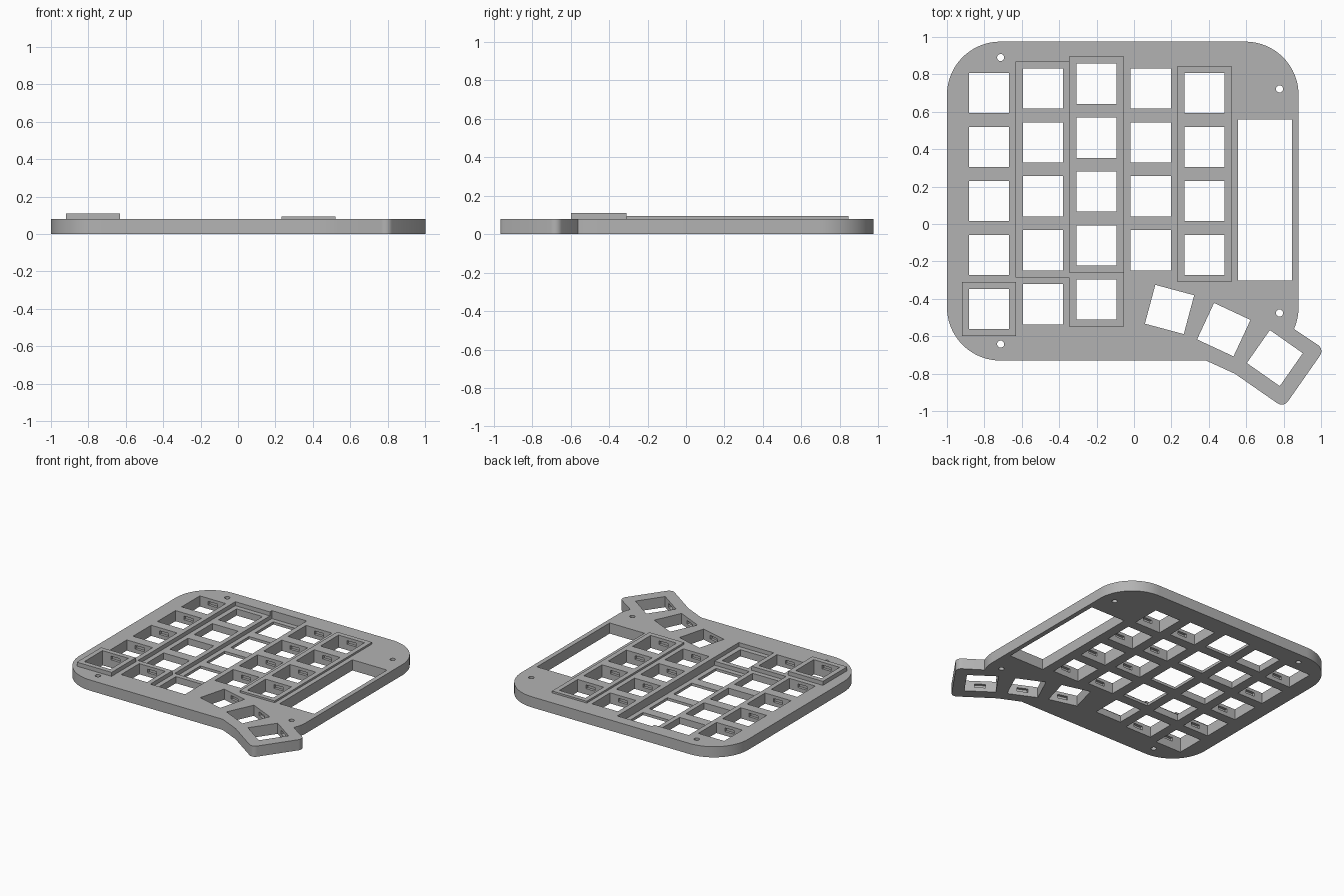
import bpy, bmesh, math
from mathutils import Matrix, Vector

if "Cube" in bpy.data.objects:
    bpy.data.objects.remove(bpy.data.objects["Cube"], do_unlink=True)

grey = bpy.data.materials.new("matte_grey")
grey.use_nodes = True
colour = (0.45, 0.45, 0.45, 1)
grey.diffuse_color = colour
grey.node_tree.nodes["Principled BSDF"].inputs["Base Color"].default_value = colour

TOP = 0.08
PITCH = 0.2885
HALF = PITCH / 2
HOLE = 0.215


def make_object(name, bm):
    mesh = bpy.data.meshes.new(name)
    bmesh.ops.recalc_face_normals(bm, faces=bm.faces)
    bm.to_mesh(mesh)
    bm.free()
    mesh.materials.append(grey)
    obj = bpy.data.objects.new(name, mesh)
    bpy.context.collection.objects.link(obj)
    return obj


def add_box(bm, x, y, z0, z1, w, d, turn=0):
    m = (Matrix.Translation((x, y, (z0 + z1) / 2))
         @ Matrix.Rotation(math.radians(turn), 4, "Z")
         @ Matrix.Diagonal((w, d, z1 - z0, 1)))
    bmesh.ops.create_cube(bm, size=1, matrix=m)


def span_box(bm, x0, x1, y0, y1, z0, z1):
    add_box(bm, (x0 + x1) / 2, (y0 + y1) / 2, z0, z1, x1 - x0, y1 - y0)


def arc(cx, cy, r, a0, a1, n):
    return [(cx + r * math.cos(math.radians(a0 + (a1 - a0) * i / n)),
             cy + r * math.sin(math.radians(a0 + (a1 - a0) * i / n)))
            for i in range(n + 1)]


def combine(target, bm, operation):
    tool = make_object("cutter", bm)
    tool.hide_render = True
    mod = target.modifiers.new("shape", "BOOLEAN")
    mod.operation, mod.solver, mod.object = operation, "EXACT", tool
    bpy.context.view_layer.objects.active = target
    bpy.ops.object.modifier_apply(modifier=mod.name)
    bpy.data.objects.remove(tool, do_unlink=True)


# Plate outline: rounded body with an angled thumb corner
R = 0.285
thumb, tilt = Vector((0.753, -0.717)), -35


def thumb_corner(sx, sy, a0):
    p = Vector((sx * 0.15, sy * 0.15))
    p.rotate(Matrix.Rotation(math.radians(tilt), 2))
    return arc(thumb.x + p.x, thumb.y + p.y, 0.04, a0 + tilt, a0 + 90 + tilt, 6)


outline = arc(-1 + R, -0.73 + R, R, 180, 270, 20)
outline += [(0.385, -0.73), (0.54, -0.801)]
outline += thumb_corner(1, -1, -90) + thumb_corner(1, 1, 0)
outline += arc(0.88 - R, -0.73 + R, R, -24, 0, 6)
outline += arc(0.88 - R, 0.975 - R, R, 0, 90, 20)
outline += arc(-1 + R, 0.975 - R, R, 90, 180, 20)
bm = bmesh.new()
face = bm.faces.new([bm.verts.new((x, y, 0)) for x, y in outline])
up = bmesh.ops.extrude_face_region(bm, geom=[face])["geom"]
bmesh.ops.translate(bm, vec=(0, 0, TOP),
                    verts=[v for v in up if isinstance(v, bmesh.types.BMVert)])
plate = make_object("switch_plate", bm)

# Key columns: x, y of the top key, number of keys, surface height
columns = [(-0.775, 0.70, 4, TOP), (-0.487, 0.725, 4, 0.05), (-0.20, 0.75, 4, 0.02),
           (0.09, 0.725, 4, TOP), (0.377, 0.70, 4, 0.094)]
keys = [(x, y - PITCH * i, 0, h) for x, y, n, h in columns for i in range(n)]
# Bottom row and thumb keys: x, y, turn, surface height
bottom = [(x, y - PITCH * 4, 0, h) for (x, y, n, _), h in zip(columns, (0.11, TOP, 0.05))]
thumbs = [(0.19, -0.457, -15, TOP), (0.48, -0.565, -25, TOP), (*thumb, tilt, TOP)]

# Raised pads and sunken pockets around keys off the plate level
areas = [(x, y - PITCH * (n - 1) - HALF, y + HALF, h) for x, y, n, h in columns]
areas += [(x, y - HALF, y + HALF, h) for x, y, _, h in bottom]
for x, y0, y1, height in areas:
    if height == TOP:
        continue
    bm = bmesh.new()
    if height > TOP:
        span_box(bm, x - HALF, x + HALF, y0, y1, 0.03, height)
        combine(plate, bm, "UNION")
    else:
        span_box(bm, x - HALF, x + HALF, y0, y1, height, 0.2)
        combine(plate, bm, "DIFFERENCE")

# Switch openings, the long window and the screw holes
bm = bmesh.new()
for x, y, turn, _ in keys + bottom + thumbs:
    add_box(bm, x, y, -0.1, 0.2, HOLE, HOLE, turn)
span_box(bm, 0.557, 0.845, -0.302, 0.56, -0.1, 0.2)
for x, y in [(-0.713, 0.89), (0.778, 0.722), (0.778, -0.476), (-0.713, -0.642)]:
    bmesh.ops.create_cone(bm, cap_ends=True, segments=24, radius1=0.019, radius2=0.019,
                          depth=0.4, matrix=Matrix.Translation((x, y, 0)))
combine(plate, bm, "DIFFERENCE")

# Clip slots in the front and back wall of each deep opening
bm = bmesh.new()
for x, y, turn, height in keys + bottom + thumbs:
    if height >= TOP:
        add_box(bm, x, y, height - 0.05, height - 0.023, 0.075, HOLE + 0.04, turn)
combine(plate, bm, "DIFFERENCE")

bpy.ops.object.select_all(action="DESELECT")
plate.select_set(True)
bpy.context.view_layer.objects.active = plate
bpy.ops.object.shade_smooth_by_angle(angle=math.radians(30))
